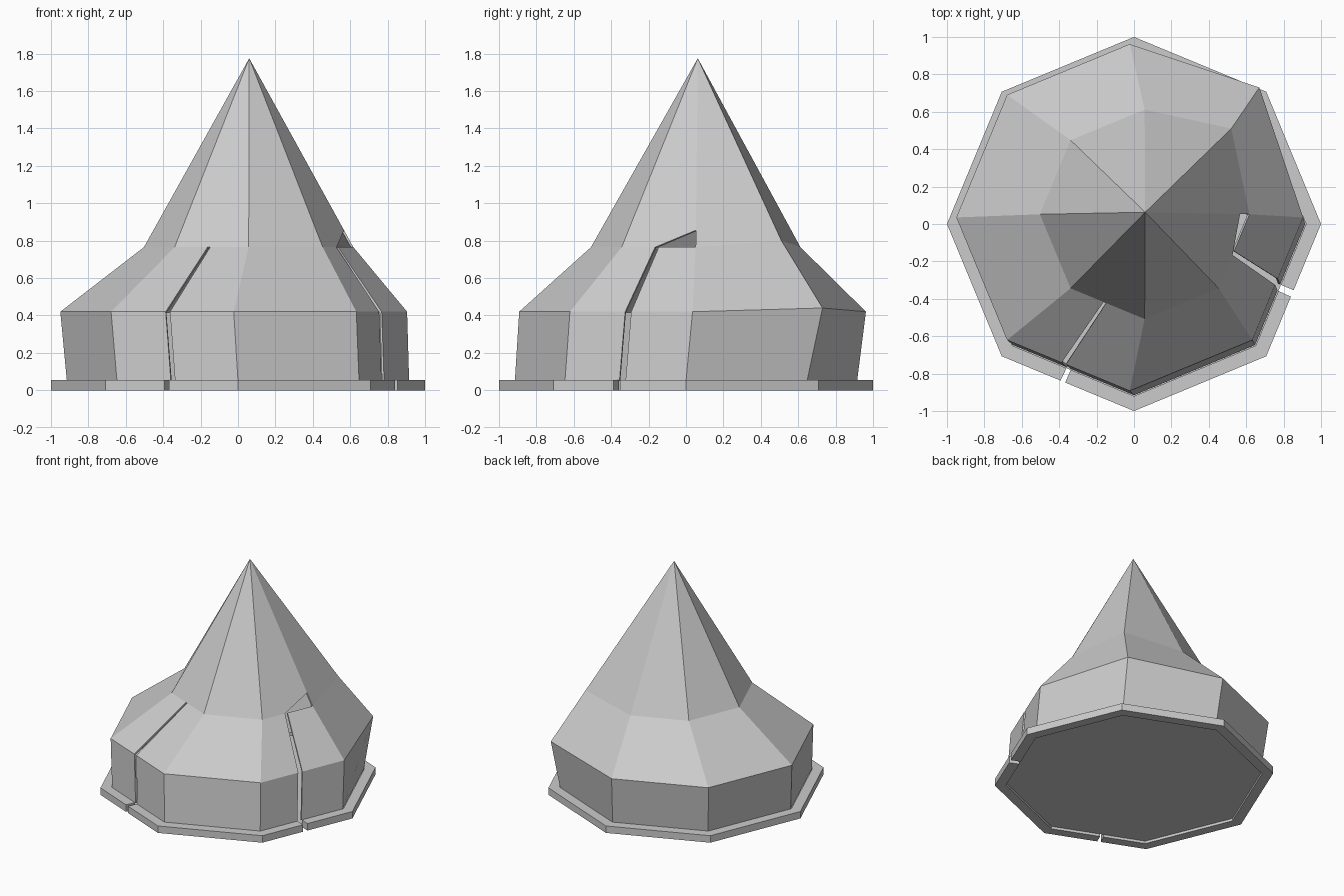
import bpy, bmesh
from math import cos, sin, radians
from mathutils import Vector

if "Cube" in bpy.data.objects:
    bpy.data.objects.remove(bpy.data.objects["Cube"])

# Side index -> slit start and end along that side (counter-clockwise)
SLITS = {5: (0.445, 0.48), 7: (0.45, 0.5)}


def octagon(r, z, cx=0, cy=0):
    return [Vector((cx + r * cos(radians(45 * k)), cy + r * sin(radians(45 * k)), z))
            for k in range(8)]


def spans(k):
    if k in SLITS:
        a, b = SLITS[k]
        return [(0, a), (b, 1)]
    return [(0, 1)]


def finish(bm, name):
    bmesh.ops.remove_doubles(bm, verts=bm.verts, dist=0.0005)
    bmesh.ops.recalc_face_normals(bm, faces=bm.faces)
    me = bpy.data.meshes.new(name)
    bm.to_mesh(me)
    bm.free()
    ob = bpy.data.objects.new(name, me)
    bpy.context.collection.objects.link(ob)
    return ob


def face(bm, pts):
    return bm.faces.new([bm.verts.new(p) for p in pts])


# Tent fabric: walls, skirt roof and leaning spire
low = octagon(0.915, 0.05)
eave = octagon(0.927, 0.42, -0.023, 0.035)
neck = octagon(0.56, 0.765, 0.057, 0.052)
eave[1] = Vector((0.67, 0.73, 0.44))
neck[1] = Vector((0.52, 0.51, 0.80))
apex = Vector((0.06, 0.063, 1.775))

bm = bmesh.new()
for k in range(8):
    n = (k + 1) % 8
    for lo, hi in ((low, eave), (eave, neck)):
        for a, b in spans(k):
            face(bm, [lo[k].lerp(lo[n], a), lo[k].lerp(lo[n], b),
                      hi[k].lerp(hi[n], b), hi[k].lerp(hi[n], a)])
    if k == 7:
        # open vent triangle above the door flap
        vent = neck[0].lerp(apex, 0.09)
        face(bm, [neck[7], neck[7].lerp(neck[0], 0.45), vent, apex])
    elif k == 0:
        face(bm, [neck[0], neck[1], neck[0].lerp(apex, 0.09)])
        face(bm, [neck[0].lerp(apex, 0.09), neck[1], apex])
    else:
        face(bm, [neck[k], neck[n], apex])
tent = finish(bm, "tent_fabric")
thick = tent.modifiers.new("thickness", 'SOLIDIFY')
thick.thickness = 0.012
thick.offset = -1

# Base border, interrupted at the two slits
outer, inner = octagon(1.0, 0), octagon(0.92, 0)
up = Vector((0, 0, 0.055))
bm = bmesh.new()
for k in range(8):
    n = (k + 1) % 8
    for a, b in spans(k):
        o1, o2 = outer[k].lerp(outer[n], a), outer[k].lerp(outer[n], b)
        i1, i2 = inner[k].lerp(inner[n], a), inner[k].lerp(inner[n], b)
        face(bm, [o1, i1, i2, o2])
        face(bm, [o1 + up, o2 + up, i2 + up, i1 + up])
        face(bm, [o1, o2, o2 + up, o1 + up])
        face(bm, [i2, i1, i1 + up, i2 + up])
        if a > 0:
            face(bm, [i1, o1, o1 + up, i1 + up])
        if b < 1:
            face(bm, [o2, i2, i2 + up, o2 + up])
finish(bm, "base_border")

# Ground sheet
bm = bmesh.new()
face(bm, octagon(0.92, 0.02))
finish(bm, "ground_sheet")
